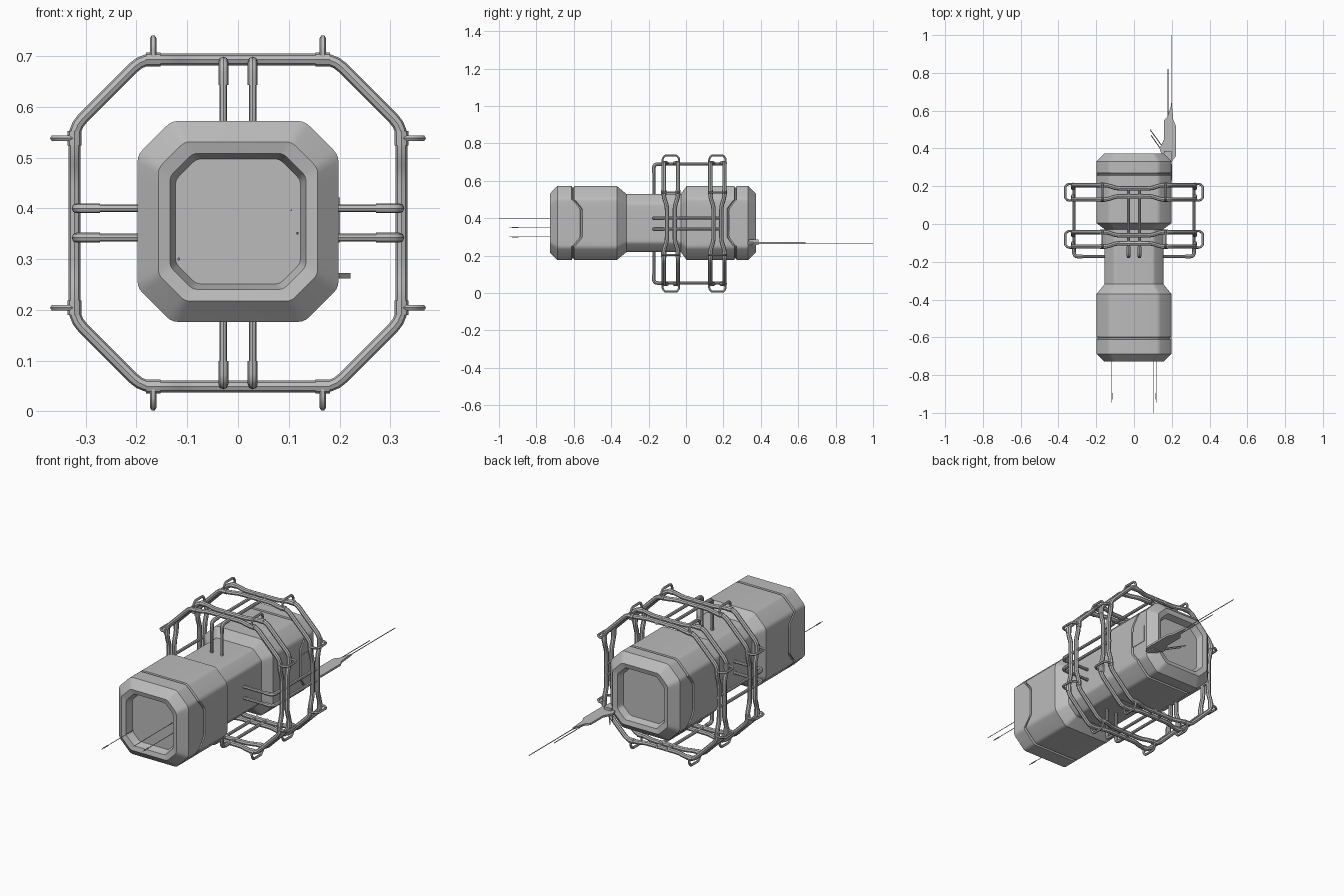
import bpy, bmesh, math
from mathutils import Vector, Matrix

cube = bpy.data.objects.get("Cube")
if cube:
    bpy.data.objects.remove(cube)

ZC = 0.371          # height of the long axis
RING = 0.322        # distance of ring tubes and rails from the axis

grey = bpy.data.materials.new("plain_grey")
grey.use_nodes = True
grey.diffuse_color = (0.5, 0.5, 0.5, 1)
grey.node_tree.nodes["Principled BSDF"].inputs["Base Color"].default_value = (0.5, 0.5, 0.5, 1)


def finish(name, mesh):
    mesh.materials.clear()
    mesh.materials.append(grey)
    ob = bpy.data.objects.new(name, mesh)
    bpy.context.collection.objects.link(ob)
    bpy.ops.object.select_all(action='DESELECT')
    ob.select_set(True)
    bpy.context.view_layer.objects.active = ob
    bpy.ops.object.shade_smooth_by_angle(angle=math.radians(30))
    return ob


def from_bmesh(name, bm):
    bmesh.ops.recalc_face_normals(bm, faces=bm.faces)
    mesh = bpy.data.meshes.new(name)
    bm.to_mesh(mesh)
    bm.free()
    return finish(name, mesh)


def rounded(points, size, closed=False, steps=2):
    """Replace every corner of a path by a short curve."""
    pts = [Vector(p) for p in points]
    out = []
    for i, p in enumerate(pts):
        if not closed and i in (0, len(pts) - 1):
            out.append(p)
            continue
        a, b = pts[i - 1] - p, pts[(i + 1) % len(pts)] - p
        a = p + a.normalized() * min(size, a.length * 0.45)
        b = p + b.normalized() * min(size, b.length * 0.45)
        for k in range(steps + 1):
            t = k / steps
            out.append(a * (1 - t) ** 2 + p * 2 * t * (1 - t) + b * t * t)
    return out


def tubes(name, paths, radius, closed=False, sides=2):
    """One mesh of round tubes along the given paths."""
    curve = bpy.data.curves.new(name, 'CURVE')
    curve.dimensions = '3D'
    curve.bevel_depth = radius
    curve.bevel_resolution = sides
    curve.use_fill_caps = True
    for path in paths:
        spline = curve.splines.new('POLY')
        spline.points.add(len(path) - 1)
        for sp, p in zip(spline.points, path):
            sp.co = (*p, 1)
        spline.use_cyclic_u = closed
    temp = bpy.data.objects.new(name + "_path", curve)
    mesh = bpy.data.meshes.new_from_object(temp)
    bpy.data.objects.remove(temp)
    return finish(name, mesh)


def around(side, u, y, d):
    """Point on one of four sides: u along it, d outward from the axis."""
    p = Matrix.Rotation(side * math.pi / 2, 3, 'Y') @ Vector((u, y, d))
    return p + Vector((0, 0, ZC))


# Body: one loft of rounded octagons, with recessed ends and notched seams
def section(y, h, c, shift):
    s, f = 0.38 * h, h - c
    half = [(h, -s), (h, s), (h, f), (f, h), (-f, h), (-h, f)]
    half += [(-h, s), (-h, -s), (-h, -f), (-f, -h), (f, -h), (h, -f)]
    ring = []
    for p in rounded([(x, 0, z) for x, z in half], 0.07 * h, True, 3):
        on_side = abs(p.x) > h - 0.0005
        k = min(1, max(0, (f - abs(p.z)) / (f - s))) if on_side else 0
        ring.append((p.x, y + shift * k, p.z + ZC + 0.003))
    return ring


FULL, NECK, SEAM = (0.198, 0.067), (0.155, 0.05), (0.189, 0.064)
RIM, LIP, FLOOR = (0.157, 0.052), (0.134, 0.045), (0.123, 0.041)
profile = [(-0.685, FLOOR, 0), (-0.722, LIP, 0), (-0.728, RIM, 0), (-0.688, FULL, 0),
           (-0.611, FULL, 0.045), (-0.608, SEAM, 0.045), (-0.601, SEAM, 0.045),
           (-0.598, FULL, 0.045), (-0.37, FULL, 0), (-0.318, NECK, 0), (-0.028, NECK, 0),
           (0.004, FULL, 0), (0.258, FULL, -0.04), (0.261, SEAM, -0.04),
           (0.268, SEAM, -0.04), (0.271, FULL, -0.04), (0.332, FULL, 0),
           (0.374, RIM, 0), (0.368, LIP, 0), (0.335, FLOOR, 0)]
bm = bmesh.new()
rings = [[bm.verts.new(p) for p in section(y, h, c, s)] for y, (h, c), s in profile]
for a, b in zip(rings, rings[1:]):
    for i in range(len(a)):
        j = (i + 1) % len(a)
        bm.faces.new((a[i], a[j], b[j], b[i]))
bm.faces.new(rings[0])
bm.faces.new(rings[-1])
from_bmesh("body", bm)


def box(name, centre, size):
    bm = bmesh.new()
    bmesh.ops.create_cube(bm, size=1)
    bmesh.ops.scale(bm, vec=size, verts=bm.verts)
    bmesh.ops.translate(bm, vec=centre, verts=bm.verts)
    return from_bmesh(name, bm)


# Hatch on the left side
box("side_hatch", (0.198, 0.273, 0.377), (0.006, 0.088, 0.088))

# Two cage rings: paired octagonal tubes pinched in the middle of each side
WIDE, NARROW = 0.038, 0.021
for label, yc in (("front", -0.081), ("rear", 0.168)):
    loops, arches, sleeves = [], [], []
    for sign in (-1, 1):
        path = []
        for side in range(4):
            for u, off in ((-0.19, WIDE), (-0.14, WIDE), (-0.095, NARROW),
                           (0.095, NARROW), (0.14, WIDE), (0.19, WIDE)):
                path.append(around(side, u, yc + sign * off, RING))
        loops.append(rounded(path, 0.022, True, 3))
    for side in range(4):
        for u in (-0.167, 0.167):
            arch = [(-0.044, RING), (-0.044, 0.347), (-0.032, 0.364),
                    (0.032, 0.364), (0.044, 0.347), (0.044, RING)]
            arches.append(rounded([around(side, u, yc + y, d) for y, d in arch], 0.006))
            for off in (-WIDE, WIDE):
                sleeves.append([around(side, u + e, yc + off, RING) for e in (-0.014, 0.014)])
    tubes(label + "_ring", loops, 0.0115, True)
    tubes(label + "_ring_handles", arches, 0.0062, sides=1)
    tubes(label + "_ring_sleeves", sleeves, 0.0135)

# Bent rails joining the neck to both rings
rails, elbows = [], []
for side in range(4):
    for u in (-0.029, 0.029):
        d = RING - 0.004
        rails.append(rounded([around(side, u, -0.172, 0.14), around(side, u, -0.172, d),
                              around(side, u, 0.2, d)], 0.025, steps=4))
        elbows.append(rounded([around(side, u, -0.172, 0.272), around(side, u, -0.172, d),
                               around(side, u, -0.12, d)], 0.025, steps=4))
tubes("support_rails", rails, 0.0078)
tubes("rail_elbows", elbows, 0.0098)

# Thin probes from the front recess
probes = [(0.105, 0.396, -1.0), (0.117, 0.351, -0.945), (-0.117, 0.3, -0.945)]
tubes("front_probes", [[(x, -0.68, z), (x, y, z)] for x, z, y in probes], 0.0016, sides=1)
tubes("probe_tips", [[(x, y + 0.015, z), (x, y + 0.05, z)] for x, z, y in probes[1:]],
      0.003, sides=1)

# Rear antenna blade with its mount and whips
ZA = 0.267
outline = [(0.2, 0.64), (0.178, 0.57), (0.16, 0.55), (0.16, 0.45), (0.135, 0.4),
           (0.15, 0.36), (0.2, 0.33), (0.222, 0.36), (0.222, 0.52), (0.208, 0.55)]
bm = bmesh.new()
blade = bm.faces.new([bm.verts.new((x, y, ZA - 0.005)) for x, y in outline])
up = bmesh.ops.extrude_face_region(bm, geom=[blade])["geom"]
bmesh.ops.translate(bm, vec=(0, 0, 0.01),
                    verts=[v for v in up if isinstance(v, bmesh.types.BMVert)])
from_bmesh("antenna_blade", bm)
box("antenna_mount", (0.178, 0.362, ZA + 0.004), (0.04, 0.05, 0.03))
tubes("antenna_whips", [[(0.197, 0.6, ZA), (0.197, 1.0, ZA)],
                        [(0.18, 0.55, ZA), (0.18, 0.82, ZA)]], 0.002, sides=1)
tubes("antenna_spikes", [[(0.15, 0.41, ZA), (0.085, 0.5, ZA)],
                         [(0.15, 0.385, ZA), (0.09, 0.47, ZA)]], 0.0025, sides=1)
